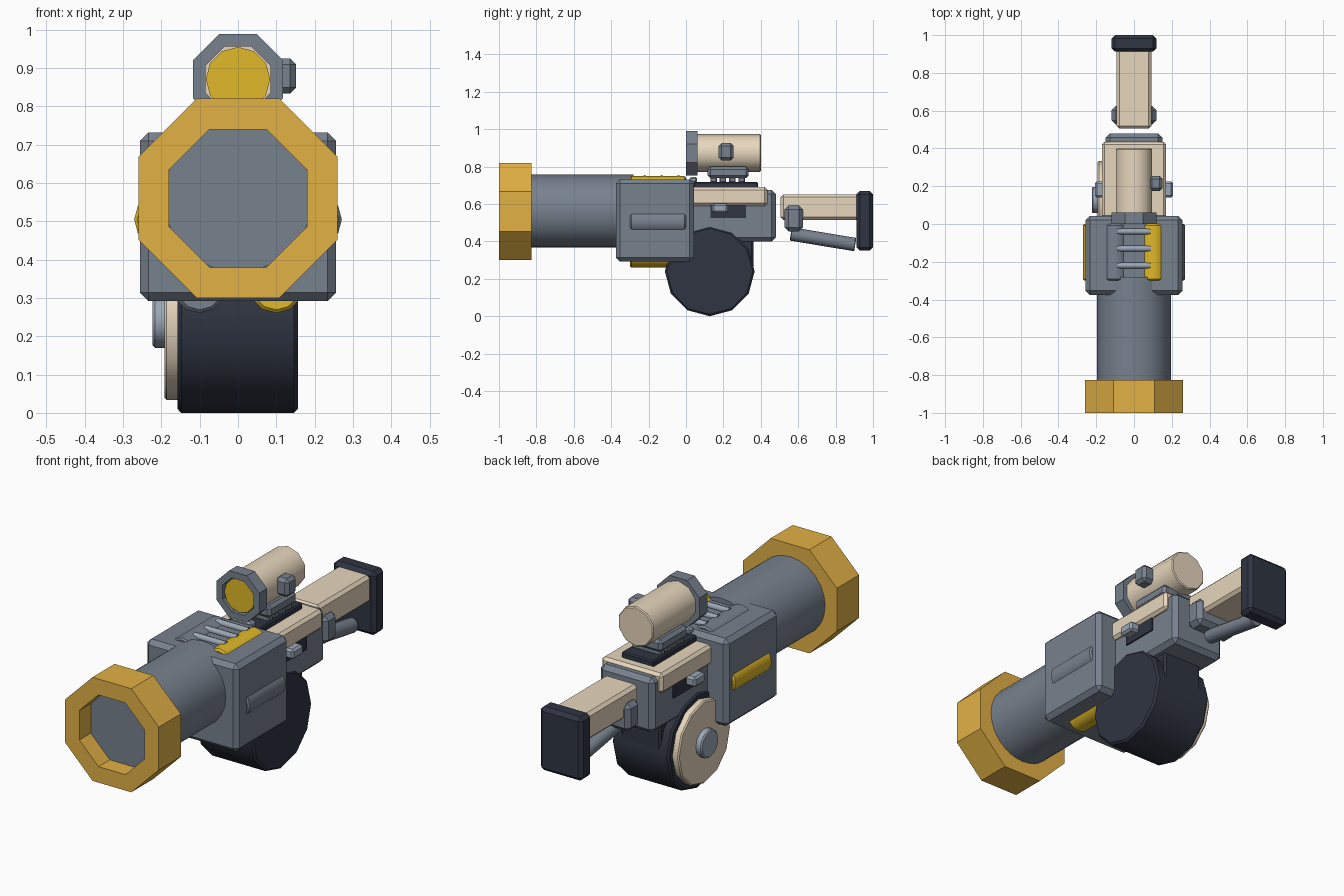
import bpy, bmesh, math
from mathutils import Matrix, Vector

if "Cube" in bpy.data.objects:
    bpy.data.objects.remove(bpy.data.objects["Cube"])


def mat(name, rgb):
    m = bpy.data.materials.new(name)
    m.diffuse_color = (*rgb, 1)
    m.use_nodes = True
    m.node_tree.nodes["Principled BSDF"].inputs["Base Color"].default_value = m.diffuse_color
    return m


GRAY = mat("steel gray", (0.185, 0.22, 0.27))
LIGHT = mat("light steel", (0.33, 0.39, 0.47))
DARK = mat("dark rubber", (0.028, 0.035, 0.054))
TAN = mat("tan", (0.80, 0.68, 0.51))
BRASS = mat("brass", (0.76, 0.44, 0.06))
YELLOW = mat("yellow", (0.75, 0.48, 0.021))


def finish(name, bm, material, bevel=0, smooth=None):
    bmesh.ops.recalc_face_normals(bm, faces=bm.faces[:])
    me = bpy.data.meshes.new(name)
    bm.to_mesh(me)
    bm.free()
    ob = bpy.data.objects.new(name, me)
    bpy.context.collection.objects.link(ob)
    me.materials.append(material)
    if bevel:
        mod = ob.modifiers.new("bevel", 'BEVEL')
        mod.width = bevel
        mod.segments = 1
        mod.limit_method = 'ANGLE'
        mod.angle_limit = math.radians(50)
    if smooth:
        bpy.ops.object.select_all(action='DESELECT')
        ob.select_set(True)
        bpy.context.view_layer.objects.active = ob
        bpy.ops.object.shade_smooth_by_angle(angle=math.radians(smooth))
    return ob


def box(name, x, y, z, material, bevel=0.0):
    """Box from (min, max) ranges."""
    bm = bmesh.new()
    bmesh.ops.create_cube(bm, size=1)
    for v in bm.verts:
        v.co = [r[0] + (c + 0.5) * (r[1] - r[0]) for c, r in zip(v.co, (x, y, z))]
    return finish(name, bm, material, bevel)


def cyl(name, a, b, r, sides, material, bevel=0.0, smooth=None):
    """Prism between two points."""
    a, b = Vector(a), Vector(b)
    bm = bmesh.new()
    m = Matrix.Translation((a + b) / 2) @ (b - a).to_track_quat('Z', 'Y').to_matrix().to_4x4()
    bmesh.ops.create_cone(bm, cap_ends=True, segments=sides, radius1=r, radius2=r,
                          depth=(b - a).length, matrix=m)
    return finish(name, bm, material, bevel, smooth)


def octagon_ring(name, z, y0, y1, outer, inner, material, bevel=0.0):
    """Octagonal tube along y; sizes are across-flat half widths."""
    bm = bmesh.new()
    k = 1 / math.cos(math.pi / 8)
    loops = []
    for r, y in ((outer, y0), (outer, y1), (inner, y1), (inner, y0)):
        loops.append([bm.verts.new((r * k * math.cos((i + .5) * math.pi / 4), y,
                                    z + r * k * math.sin((i + .5) * math.pi / 4))) for i in range(8)])
    for j in range(4):
        p, q = loops[j], loops[(j + 1) % 4]
        for i in range(8):
            n = (i + 1) % 8
            bm.faces.new((p[i], p[n], q[n], q[i]))
    return finish(name, bm, material, bevel)


# Muzzle and barrel
octagon_ring("muzzle", 0.56, -1.0, -0.825, 0.26, 0.18, BRASS)
cyl("barrel", (0, -0.91, 0.562), (0, -0.28, 0.562), 0.195, 24, GRAY, smooth=30)

# Front housing with six chambers showing through its walls
box("housing", (-0.256, 0.256), (-0.375, 0.042), (0.292, 0.732), GRAY, 0.022)
for i in range(6):
    a = i * math.pi / 3
    x, z = 0.2 * math.cos(a), 0.505 + 0.2 * math.sin(a)
    cyl(f"chamber_{i + 1}", (x, -0.3, z), (x, 0, z), 0.071, 12,
        YELLOW if i % 2 else GRAY, 0.008, 35)
for i in range(3):
    y = -0.04 - 0.09 * i
    cyl(f"top_rib_{i + 1}", (-0.088, y, 0.738), (0.088, y, 0.738), 0.016, 8, LIGHT, smooth=50)

# Receiver with tan cover
box("receiver", (-0.15, 0.15), (0.02, 0.48), (0.40, 0.675), GRAY, 0.022)
box("receiver_cover", (-0.17, 0.17), (0.03, 0.435), (0.59, 0.69), TAN, 0.014)
for s, side in ((1, "right"), (-1, "left")):
    def rng(a, b):
        return tuple(sorted((s * a, s * b)))
    box(f"ejection_port_{side}", rng(0.145, 0.158), (0.13, 0.32), (0.525, 0.605), DARK)
    box(f"bolt_handle_{side}", rng(0.15, 0.207), (0.14, 0.225), (0.552, 0.602), LIGHT, 0.01)

# Scope rail with clamps
box("rail", (-0.09, 0.09), (0.04, 0.385), (0.685, 0.718), DARK, 0.006)
for i in range(4):
    y = 0.13 + i * 0.05
    box(f"rail_clamp_{i + 1}", (-0.08, 0.08), (y, y + 0.035), (0.715, 0.745), GRAY, 0.004)
box("rail_stop", (-0.06, 0.06), (0.02, 0.06), (0.715, 0.745), LIGHT, 0.008)

# Scope
box("mount", (-0.095, 0.095), (0.115, 0.335), (0.738, 0.80), GRAY, 0.015)
cyl("scope_tube", (0, 0.04, 0.873), (0, 0.40, 0.873), 0.101, 10, TAN, 0.005, 40)
octagon_ring("scope_ring", 0.871, 0.0, 0.062, 0.118, 0.085, GRAY, 0.0)
cyl("scope_lens", (0, 0.012, 0.871), (0, 0.05, 0.871), 0.084, 12, YELLOW)
box("scope_knob", (0.08, 0.152), (0.175, 0.255), (0.833, 0.925), GRAY, 0.016)

# Drum magazine
box("magazine_neck", (-0.11, 0.11), (0.02, 0.36), (0.24, 0.43), DARK, 0.01)
cyl("drum", (-0.158, 0.127, 0.24), (0.156, 0.127, 0.24), 0.24, 12, DARK, 0.01, 35)
cyl("drum_plate", (-0.192, 0.127, 0.24), (-0.15, 0.127, 0.24), 0.207, 12, TAN, 0.006, 35)
cyl("drum_hub", (-0.223, 0.127, 0.24), (-0.185, 0.127, 0.24), 0.07, 12, LIGHT, 0.006, 35)

# Stock, butt pad and brace
box("stock", (-0.092, 0.092), (0.505, 0.93), (0.515, 0.652), TAN, 0.015)
box("butt_pad", (-0.118, 0.118), (0.912, 1.0), (0.35, 0.67), DARK, 0.018)
box("brace_bracket", (-0.118, 0.118), (0.527, 0.625), (0.452, 0.592), GRAY, 0.022)
cyl("brace_strut", (0, 0.56, 0.44), (0, 0.905, 0.383), 0.036, 12, GRAY, 0.004, 35)
